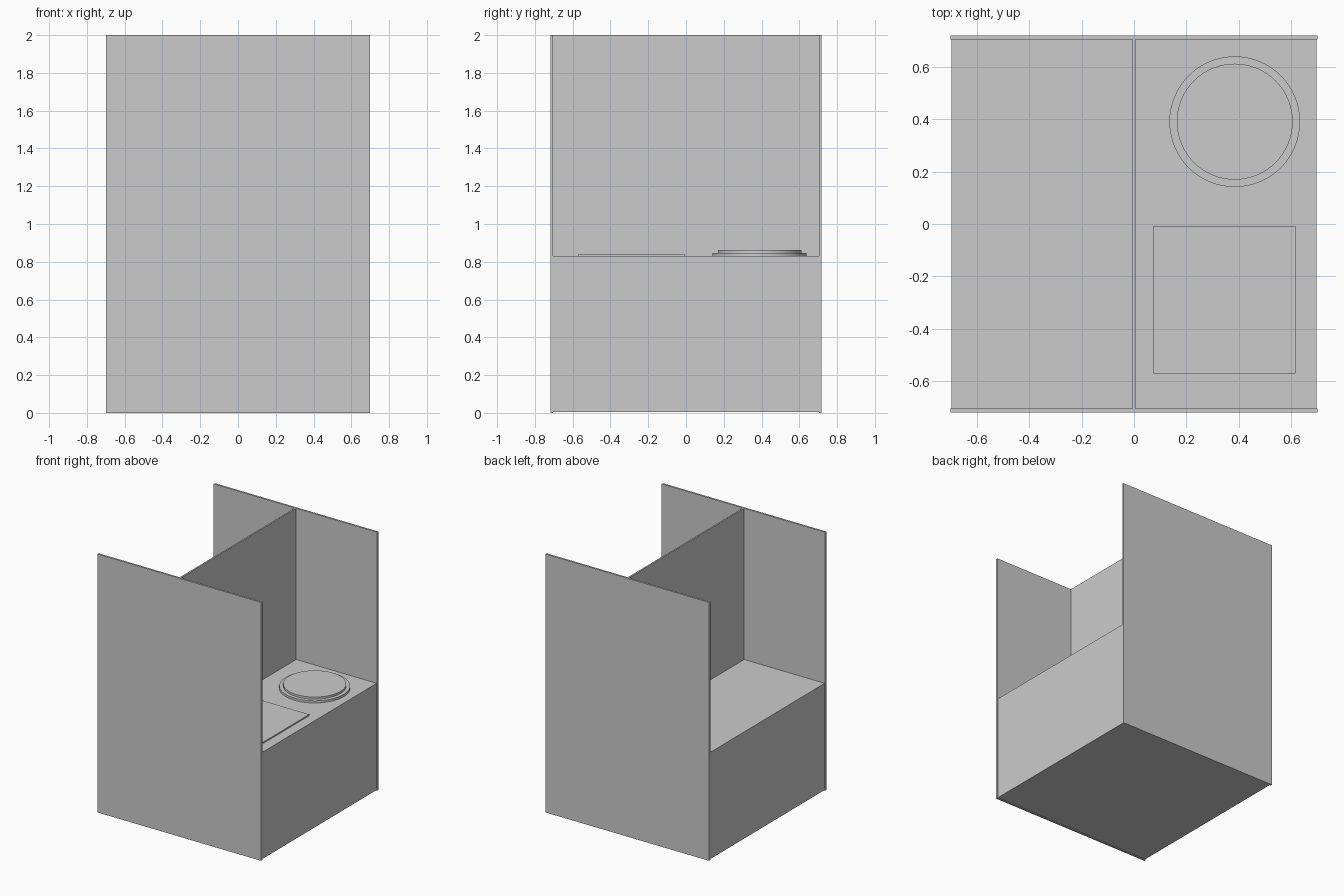
import bpy
import math

if "Cube" in bpy.data.objects:
    bpy.data.objects.remove(bpy.data.objects["Cube"])


def box(name, x0, x1, y0, y1, z0, z1):
    bpy.ops.mesh.primitive_cube_add(size=1, location=((x0 + x1) / 2, (y0 + y1) / 2, (z0 + z1) / 2))
    ob = bpy.context.object
    ob.name = name
    ob.scale = (x1 - x0, y1 - y0, z1 - z0)
    bpy.ops.object.transform_apply(location=False, rotation=False, scale=True)
    return ob


def disc(name, x, y, radius, z0, z1):
    bpy.ops.mesh.primitive_cylinder_add(vertices=64, radius=radius, depth=z1 - z0,
                                        location=(x, y, (z0 + z1) / 2))
    ob = bpy.context.object
    ob.name = name
    bpy.ops.object.shade_smooth_by_angle(angle=math.radians(30))
    return ob


W, D, H = 0.70, 0.718, 2.0   # half width, half depth, height
T = 0.015                    # end panel thickness
P = 0.006                    # half thickness of the divider
TOP = 0.83                   # counter height
IN = D - T

# Full-height end panels
box("front_panel", -W, W, -D, -IN, 0, H)
box("back_panel", -W, W, IN, D, 0, H)

# Divider between the two counters
box("divider", -P, P, -IN, IN, 0.004, H)

# Counter blocks on either side of the divider
box("left_counter", -W + 0.005, -P, -IN, IN, 0.004, TOP)
box("right_counter", P, W - 0.005, -IN, IN, 0.004, TOP)

# Thin square mat and stepped round plate on the right counter
box("mat", 0.073, 0.616, -0.57, -0.008, TOP, TOP + 0.01)
disc("plate_rim", 0.384, 0.39, 0.249, TOP, TOP + 0.017)
disc("plate_top", 0.384, 0.39, 0.221, TOP + 0.017, TOP + 0.033)
